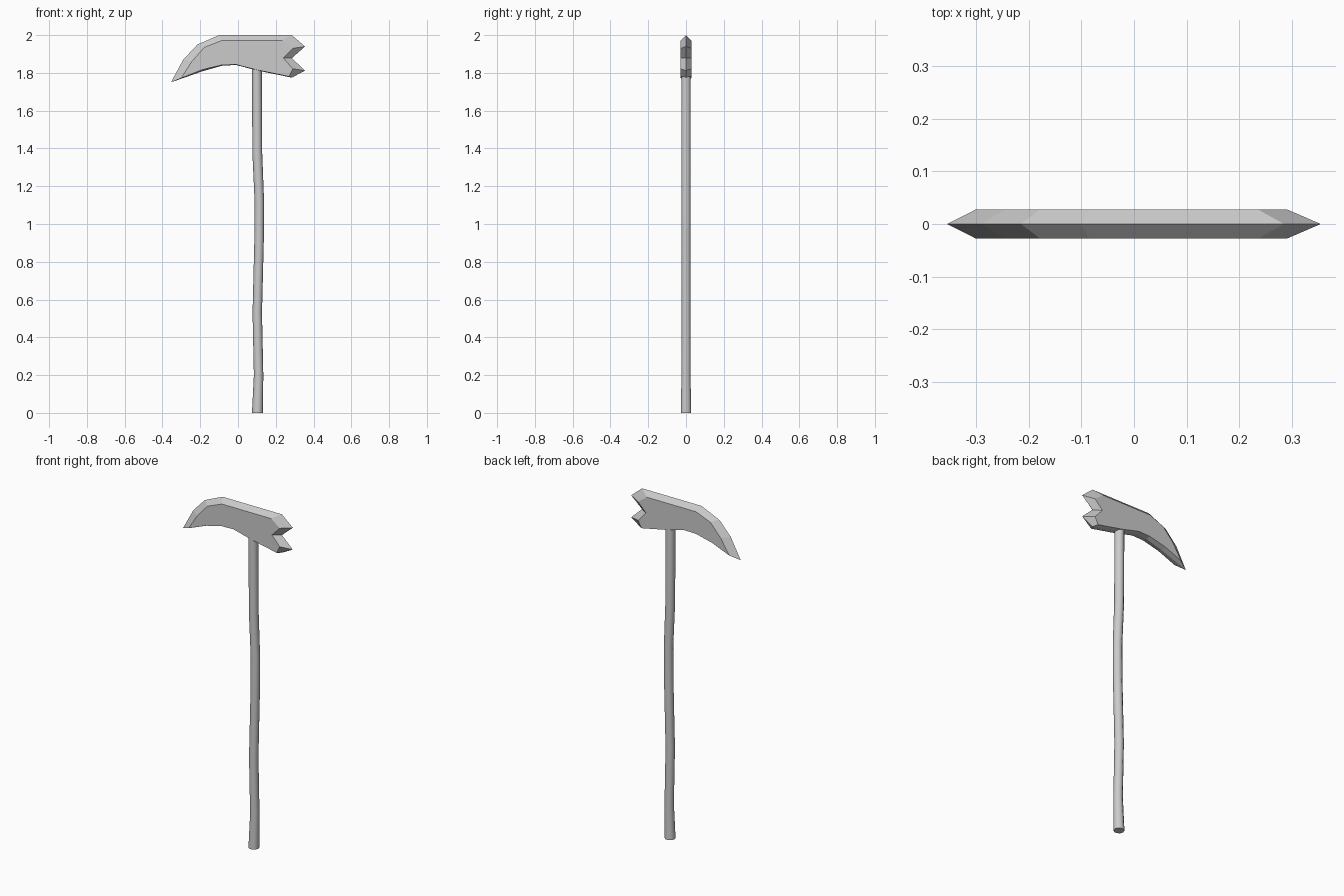
import bpy, bmesh, math

if "Cube" in bpy.data.objects:
    bpy.data.objects.remove(bpy.data.objects["Cube"])

def finish(bm, name):
    bmesh.ops.recalc_face_normals(bm, faces=bm.faces[:])
    me = bpy.data.meshes.new(name)
    bm.to_mesh(me)
    bm.free()
    ob = bpy.data.objects.new(name, me)
    bpy.context.collection.objects.link(ob)
    return ob

# Pick head: outline on the centre plane, and matching outline of the flat sides
MID = [(-0.355, 1.75), (-0.29, 1.87), (-0.215, 1.95), (-0.10, 2.0),
       (0.285, 2.0), (0.355, 1.94), (0.285, 1.878), (0.355, 1.812),
       (0.285, 1.775), (0.10, 1.813), (-0.01, 1.842), (-0.085, 1.838), (-0.19, 1.808)]
SIDE = [(-0.30, 1.773), (-0.245, 1.86), (-0.178, 1.935), (-0.085, 1.972),
        (0.235, 1.972), (0.29, 1.93), (0.24, 1.878), (0.29, 1.822),
        (0.27, 1.781), (0.10, 1.816), (-0.01, 1.844), (-0.085, 1.842), (-0.19, 1.817)]
bm = bmesh.new()
mid = [bm.verts.new((x, 0, z)) for x, z in MID]
n = len(mid)
for y in (-0.028, 0.028):
    side = [bm.verts.new((x, y, z)) for x, z in SIDE]
    bm.faces.new(side)
    for i in range(n):
        j = (i + 1) % n
        bm.faces.new((mid[i], mid[j], side[j], side[i]))
finish(bm, "pick_head")

# Slightly crooked wooden handle: centre x, height, radius
PATH = [(0.103, 0, 0.029), (0.109, 0.2, 0.025), (0.102, 0.53, 0.025),
        (0.112, 0.93, 0.025), (0.113, 1.12, 0.025), (0.102, 1.38, 0.026), (0.10, 1.86, 0.026)]
SIDES = 10
bm = bmesh.new()
rings = []
for cx, z, r in PATH:
    rings.append([bm.verts.new((cx + r * math.cos(2 * math.pi * k / SIDES),
                                r * math.sin(2 * math.pi * k / SIDES), z))
                  for k in range(SIDES)])
for a, b in zip(rings, rings[1:]):
    for k in range(SIDES):
        j = (k + 1) % SIDES
        bm.faces.new((a[k], a[j], b[j], b[k]))
bm.faces.new(rings[0])
bm.faces.new(rings[-1])
handle = finish(bm, "handle")
bpy.context.view_layer.objects.active = handle
handle.select_set(True)
bpy.ops.object.shade_smooth_by_angle(angle=math.radians(40))
